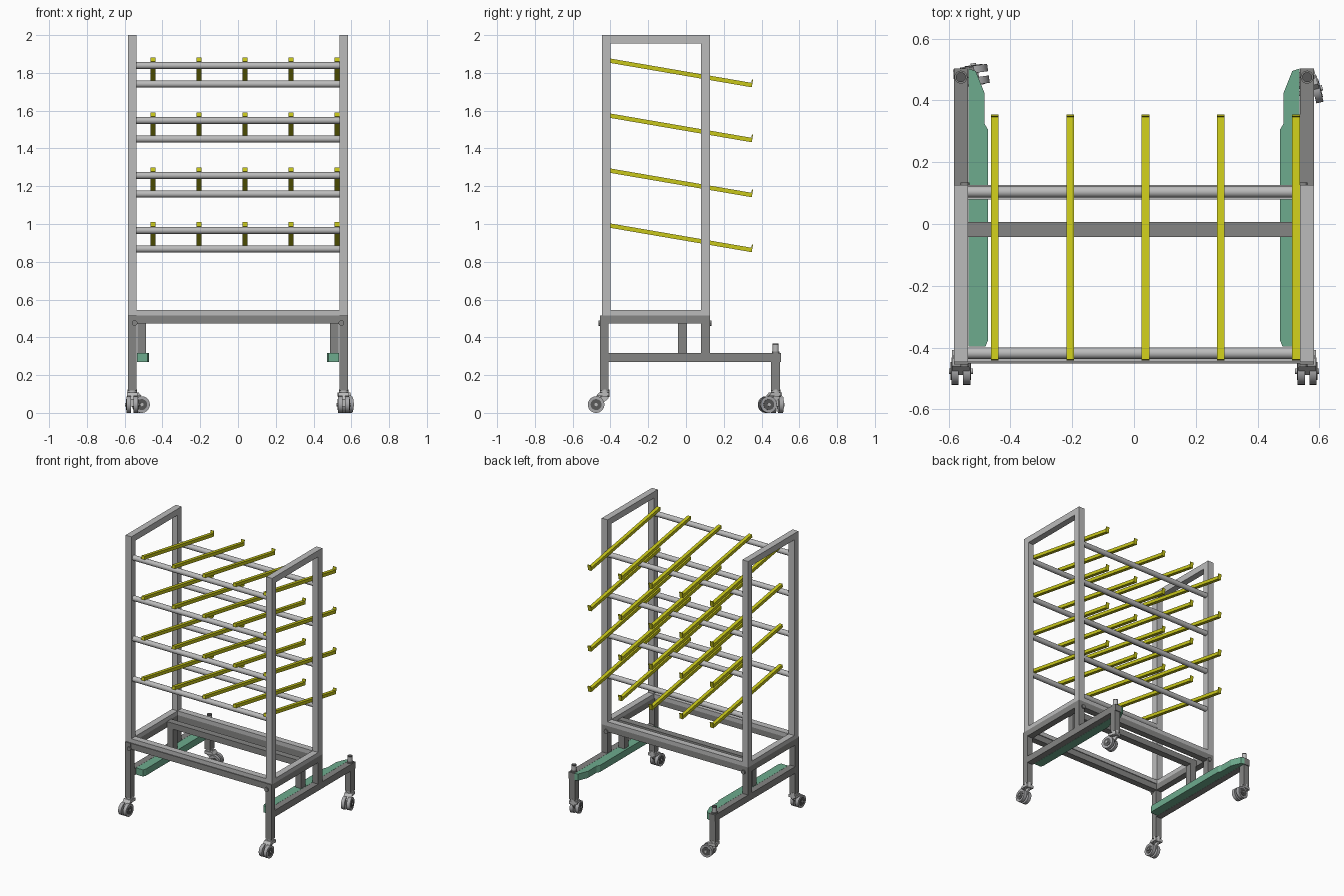
import bpy, bmesh, math
from mathutils import Matrix, Vector

cube = bpy.data.objects.get("Cube")
if cube:
    bpy.data.objects.remove(cube, do_unlink=True)


def material(name, rgb):
    m = bpy.data.materials.new(name)
    m.use_nodes = True
    m.diffuse_color = (*rgb, 1)
    m.node_tree.nodes["Principled BSDF"].inputs["Base Color"].default_value = (*rgb, 1)
    return m


LIGHT = material("light grey steel", (0.5, 0.5, 0.5))
DARK = material("dark grey steel", (0.235, 0.235, 0.23))
YELLOW = material("yellow paint", (0.58, 0.57, 0.01))
GREEN = material("green paint", (0.155, 0.41, 0.27))
TYRE = material("caster grey", (0.4, 0.4, 0.41))
HUB = material("charcoal", (0.1, 0.1, 0.1))


def finish(bm, name, mat, smooth=False):
    bmesh.ops.recalc_face_normals(bm, faces=bm.faces)
    me = bpy.data.meshes.new(name)
    bm.to_mesh(me)
    bm.free()
    me.materials.append(mat)
    ob = bpy.data.objects.new(name, me)
    bpy.context.collection.objects.link(ob)
    if smooth:
        bpy.ops.object.select_all(action="DESELECT")
        ob.select_set(True)
        bpy.context.view_layer.objects.active = ob
        bpy.ops.object.shade_smooth_by_angle()
    return ob


def box(name, mat, x, y, z, matrix=Matrix()):
    """Box between the (min, max) pairs x, y, z."""
    bm = bmesh.new()
    bmesh.ops.create_cube(bm, size=1)
    for v in bm.verts:
        v.co = matrix @ Vector([(a + b) / 2 + c * (b - a) for (a, b), c in zip((x, y, z), v.co)])
    return finish(bm, name, mat)


def rod(name, mat, start, end, radius, sides=24):
    """Round bar between two points."""
    a, b = Vector(start), Vector(end)
    turn = (b - a).to_track_quat("Z", "Y").to_matrix().to_4x4()
    bm = bmesh.new()
    bmesh.ops.create_cone(bm, cap_ends=True, segments=sides, radius1=radius, radius2=radius,
                          depth=(b - a).length, matrix=Matrix.Translation((a + b) / 2) @ turn)
    return finish(bm, name, mat, True)


def prism(name, mat, points, axis, low, high, matrix=Matrix()):
    """Outline in the plane across an axis, extruded along that axis."""
    bm = bmesh.new()

    def place(p, d):
        q = list(p)
        q.insert(axis, d)
        return matrix @ Vector(q)
    face = bm.faces.new([bm.verts.new(place(p, low)) for p in points])
    out = bmesh.ops.extrude_face_region(bm, geom=[face])
    shift = place(points[0], high) - place(points[0], low)
    bmesh.ops.translate(bm, vec=shift, verts=[v for v in out["geom"] if isinstance(v, bmesh.types.BMVert)])
    return finish(bm, name, mat)


def caster(name, x, y, yaw):
    """Twin-wheel swivel caster trailing along its local x axis."""
    m = Matrix.Translation((x, y, 0)) @ Matrix.Rotation(math.radians(yaw), 4, "Z")

    def at(*p):
        return m @ Vector(p)
    rod(name + "_swivel", LIGHT, at(0, 0, 0.085), at(0, 0, 0.125), 0.024)
    prism(name + "_fork", LIGHT, [(-0.022, 0.1), (-0.018, 0.075), (0.03, 0.035), (0.058, 0.035),
                                  (0.058, 0.07), (0.03, 0.105)], 1, -0.007, 0.007, m)
    prism(name + "_hood", LIGHT, [(-0.022, 0.108), (-0.022, 0.088), (0.02, 0.09), (0.045, 0.09),
                                  (0.03, 0.108)], 1, -0.028, 0.028, m)
    for s in (-1, 1):
        rod(name + "_wheel", TYRE, at(0.046, s * 0.007, 0.044), at(0.046, s * 0.031, 0.044), 0.044, 32)
        rod(name + "_hub", HUB, at(0.046, s * 0.03, 0.044), at(0.046, s * 0.033, 0.044), 0.029)
    rod(name + "_axle", LIGHT, at(0.046, -0.039, 0.044), at(0.046, 0.039, 0.044), 0.009)


X_IN, X_OUT = 0.537, 0.583
FRONT, BACK = (-0.446, -0.4), (0.08, 0.126)
BASE = (0.473, 0.516)
INNER = (-X_IN, X_IN)

for s, side in ((1, "left"), (-1, "right")):
    sx = tuple(sorted((s * X_IN, s * X_OUT)))
    # Upright side frame
    for label, y in (("front", FRONT), ("back", BACK)):
        box(f"{side}_{label}_upright", LIGHT, sx, y, (0.516, 2))
    for label, z in (("top", (1.955, 2)), ("bottom", (0.516, 0.546))):
        box(f"{side}_frame_{label}", LIGHT, sx, (FRONT[1], BACK[0]), z)
    # Base side beam, legs and low rail
    box(f"{side}_base_beam", DARK, sx, (FRONT[1] - 0.01, BACK[1]), BASE)
    box(f"{side}_front_leg", DARK, sx, (-0.454, -0.41), (0.118, BASE[1]))
    box(f"{side}_low_rail", DARK, sx, (-0.41, 0.503), (0.27, 0.318))
    box(f"{side}_back_leg", DARK, sx, (0.45, 0.497), (0.118, 0.27))
    box(f"{side}_back_post", DARK, sx, BACK, (0.318, BASE[0]))
    box(f"{side}_middle_post", DARK, sorted((s * 0.487, s * 0.533)), (-0.042, 0.006), (0.318, BASE[0]))
    # Green guide beside the low rail
    prism(f"{side}_guide", GREEN, [(s * a, b) for a, b in (
        (0.536, 0.503), (0.512, 0.495), (0.484, 0.425), (0.484, 0.325), (0.472, 0.305),
        (0.472, -0.375), (0.48, -0.396), (0.536, -0.396))], 2, 0.27, 0.318)
    # Locating pin on the back leg
    rod(f"{side}_pin_collar", DARK, (s * 0.56, 0.475, 0.318), (s * 0.56, 0.475, 0.326), 0.021)
    rod(f"{side}_pin", LIGHT, (s * 0.56, 0.475, 0.32), (s * 0.56, 0.475, 0.36), 0.016)
    rod(f"{side}_pin_cap", HUB, (s * 0.56, 0.475, 0.36), (s * 0.56, 0.475, 0.367), 0.016)
    # Corner bolts
    for label, y in (("front", (-0.462, -0.44)), ("back", (0.12, 0.134))):
        rod(f"{side}_{label}_bolt", DARK, (s * 0.547, y[0], 0.475), (s * 0.547, y[1], 0.475), 0.015, 12)
    caster(f"{side}_front_caster", s * 0.56, -0.43, -90)

caster("left_back_caster", 0.56, 0.475, -75)
caster("right_back_caster", -0.56, 0.475, 8)

# Cross beams of the base
box("front_beam", DARK, INNER, (-0.452, -0.406), BASE)
box("middle_beam", DARK, INNER, (-0.042, 0.006), BASE)
box("back_beam", DARK, INNER, BACK, BASE)
for label, y in (("front", FRONT), ("back", BACK)):
    box(f"{label}_frame_bottom", LIGHT, INNER, y, (0.516, 0.546))

# Four tiers: two round rails carrying five sloping arms
SLOPE = math.atan(0.172)
LENGTH = 0.79 / math.cos(SLOPE)
for tier in range(4):
    z = 0.966 + tier * 0.291
    rod("front_rail", LIGHT, (-X_IN, -0.418, z), (X_IN, -0.418, z), 0.0185)
    rod("back_rail", LIGHT, (-X_IN, 0.104, z - 0.098), (X_IN, 0.104, z - 0.098), 0.0185)
    for i in range(5):
        x = -0.45 + i * 0.2435
        m = Matrix.Translation((x, -0.44, z + 0.032)) @ Matrix.Rotation(-SLOPE, 4, "X")
        box("arm", YELLOW, (-0.0125, 0.0125), (0, LENGTH - 0.006), (-0.0115, 0.0115), m)
        box("arm_stop", YELLOW, (-0.0125, 0.0125), (LENGTH - 0.006, LENGTH), (-0.0115, 0.029), m)
